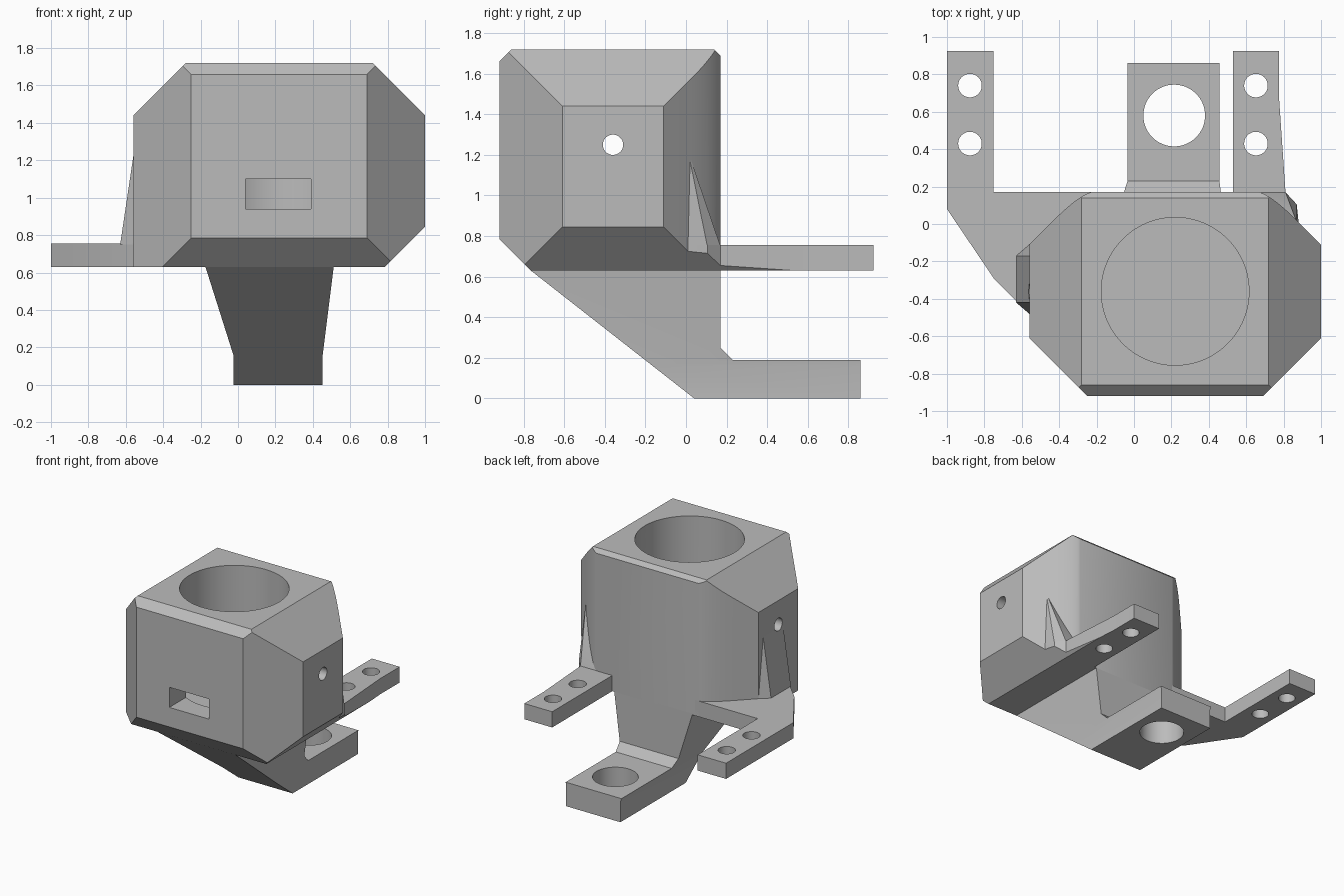
import bpy, bmesh, math
from mathutils import Vector

if "Cube" in bpy.data.objects:
    bpy.data.objects.remove(bpy.data.objects["Cube"], do_unlink=True)

grey = bpy.data.materials.new("plain_grey")
grey.use_nodes = True
grey.diffuse_color = (0.5, 0.5, 0.5, 1)
grey.node_tree.nodes["Principled BSDF"].inputs["Base Color"].default_value = (0.5, 0.5, 0.5, 1)

MID_X = 0.22            # centre line of the housing
BASE, PLATE_TOP, TOP = 0.63, 0.755, 1.72


def finish(bm, name):
    bmesh.ops.recalc_face_normals(bm, faces=bm.faces)
    mesh = bpy.data.meshes.new(name)
    bm.to_mesh(mesh)
    bm.free()
    mesh.materials.append(grey)
    obj = bpy.data.objects.new(name, mesh)
    bpy.context.collection.objects.link(obj)
    return obj


def prism(points, direction):
    """Extrude a closed 3D outline along a direction."""
    bm = bmesh.new()
    face = bm.faces.new([bm.verts.new(p) for p in points])
    out = bmesh.ops.extrude_face_region(bm, geom=[face])
    moved = [g for g in out["geom"] if isinstance(g, bmesh.types.BMVert)]
    bmesh.ops.translate(bm, verts=moved, vec=direction)
    bmesh.ops.recalc_face_normals(bm, faces=bm.faces)
    return bm


def plate(outline, low, high):
    return prism([(x, y, low) for x, y in outline], (0, 0, high - low))


def slice_off(bm, normal, distance):
    """Remove everything beyond the plane normal . p = distance and cap it."""
    n = Vector(normal)
    geom = bm.verts[:] + bm.edges[:] + bm.faces[:]
    cut = bmesh.ops.bisect_plane(bm, geom=geom, plane_co=n * (distance / n.length_squared),
                                 plane_no=n, clear_outer=True, dist=1e-5)
    edges = [g for g in cut["geom_cut"] if isinstance(g, bmesh.types.BMEdge)]
    if edges:
        bmesh.ops.holes_fill(bm, edges=edges, sides=0)


def hull(points):
    bm = bmesh.new()
    for p in points:
        bm.verts.new(p)
    out = bmesh.ops.convex_hull(bm, input=bm.verts)
    loose = {g for g in out["geom_interior"] + out["geom_unused"]
             if isinstance(g, bmesh.types.BMVert)}
    bmesh.ops.delete(bm, geom=list(loose), context="VERTS")
    bmesh.ops.dissolve_limit(bm, angle_limit=0.01, verts=bm.verts, edges=bm.edges)
    return bm


def subtract(obj, cutter):
    cutter.hide_render = True
    mod = obj.modifiers.new("cut", "BOOLEAN")
    mod.operation, mod.solver, mod.object = "DIFFERENCE", "EXACT", cutter
    bpy.context.view_layer.objects.active = obj
    bpy.ops.object.modifier_apply(modifier=mod.name)
    bpy.data.objects.remove(cutter, do_unlink=True)


def drill(obj, centre, radius, depth, along_x=False, sides=48):
    rot = (0, math.pi / 2, 0) if along_x else (0, 0, 0)
    bpy.ops.mesh.primitive_cylinder_add(vertices=sides, radius=radius, depth=depth,
                                        location=centre, rotation=rot)
    cutter = bpy.context.object
    bpy.context.view_layer.update()
    subtract(obj, cutter)


# Housing outline: straight front chamfers, rounded rear corners
def rear_corner(steps=10):
    a, b, c = Vector((0.87, 0.02)), Vector((0.74, 0.15)), Vector((0.67, 0.17))
    return [tuple((1 - t) ** 2 * a + 2 * t * (1 - t) * b + t * t * c)
            for t in (i / steps for i in range(steps + 1))]


half = [(0.69, -0.92), (1.0, -0.61), (1.0, -0.11)] + rear_corner()
outline = half + [(2 * MID_X - x, y) for x, y in reversed(half)]
bm = plate(outline, BASE, TOP)
LOWER_BEVEL = ((1, 0, -1), 0.155)
for normal, distance in [
    ((1, 0, 1), 2.44), ((-1, 0, 1), 2.0),        # top side bevels
    ((0, -1, 1), 2.58), ((0, 1, 1), 1.86),       # top front and rear bevels
    ((0, -1, -1), 0.135), LOWER_BEVEL,           # bottom front and side bevels
]:
    slice_off(bm, normal, distance)
housing = finish(bm, "housing")

# Blind bore, cable slot and cross hole
FLOOR = 0.86
drill(housing, (MID_X, -0.36, (FLOOR + 2) / 2), 0.395, 2 - FLOOR, sides=96)
slot = prism([(0.04, -1, 0.94), (0.39, -1, 0.94), (0.39, -1, 1.1), (0.04, -1, 1.1)], (0, 0.4, 0))
subtract(housing, finish(slot, "slot_cutter"))
drill(housing, (MID_X, -0.36, 1.25), 0.05, 3, along_x=True)

# Mounting arms
bm = plate([(0.53, -0.1), (0.88, -0.1), (0.88, 0.01), (0.87, 0.105), (0.81, 0.17),
            (0.775, 0.68), (0.775, 0.925), (0.53, 0.925)], BASE, PLATE_TOP)
slice_off(bm, *LOWER_BEVEL)
left_arm = finish(bm, "left_arm")
right_arm = finish(plate([(-1, 0.08), (-0.75, -0.29), (-0.56, -0.48), (-0.3, -0.4), (-0.2, 0.17),
                          (-0.75, 0.17), (-0.75, 0.925), (-1, 0.925)], BASE, PLATE_TOP), "right_arm")
for arm, x in ((left_arm, 0.652), (right_arm, -0.877)):
    for y in (0.43, 0.74):
        drill(arm, (x, y, 0.69), 0.063, 0.4)

# Gussets between arms and housing
left_gusset = finish(hull([(0.87, 0.01, 1.22), (0.84, 0.0, 1.22), (0.88, 0.01, 0.75),
                           (0.87, 0.105, 0.75), (0.81, 0.17, 0.75), (0.65, 0.17, 0.75),
                           (0.7, 0.0, 0.75)]), "left_gusset")
right_gusset = finish(hull([(x, y, z) for y in (-0.42, -0.17)
                            for x, z in ((-0.56, 1.22), (-0.5, 1.22), (-0.63, 0.75))]
                           + [(x, y, 0.75) for x in (-0.56, -0.5) for y in (-0.48, -0.11)]),
                      "right_gusset")
drill(right_gusset, (-0.6, -0.36, 1.25), 0.05, 0.5, along_x=True)

# Sloping leg with foot, tapered at the sides
profile = [(0.04, 0), (0.86, 0), (0.86, 0.19), (0.23, 0.19), (0.17, 0.25),
           (0.17, 0.64), (-0.765, 0.64), (-0.765, 0.63)]
leg = finish(prism([(-0.5, y, z) for y, z in profile], (1.5, 0, 0)), "leg_and_foot")
sides = [((-0.025, 0), (-0.025, 0.16), (-0.177, 0.64), (-1, 0.8), (-1, -0.2), (-0.025, -0.2)),
         ((0.453, 0), (0.453, 0.16), (0.513, 0.64), (1.5, 0.8), (1.5, -0.2), (0.453, -0.2))]
for side in sides:
    subtract(leg, finish(prism([(x, -2, z) for x, z in side], (0, 4, 0)), "side_cutter"))
drill(leg, (0.215, 0.58, 0.1), 0.165, 0.5, sides=64)

# Smooth the round walls, keep the flat edges sharp
for obj in (housing, left_arm, right_arm, left_gusset, right_gusset, leg):
    bpy.ops.object.select_all(action="DESELECT")
    obj.select_set(True)
    bpy.context.view_layer.objects.active = obj
    bpy.ops.object.shade_smooth_by_angle(angle=math.radians(25))
